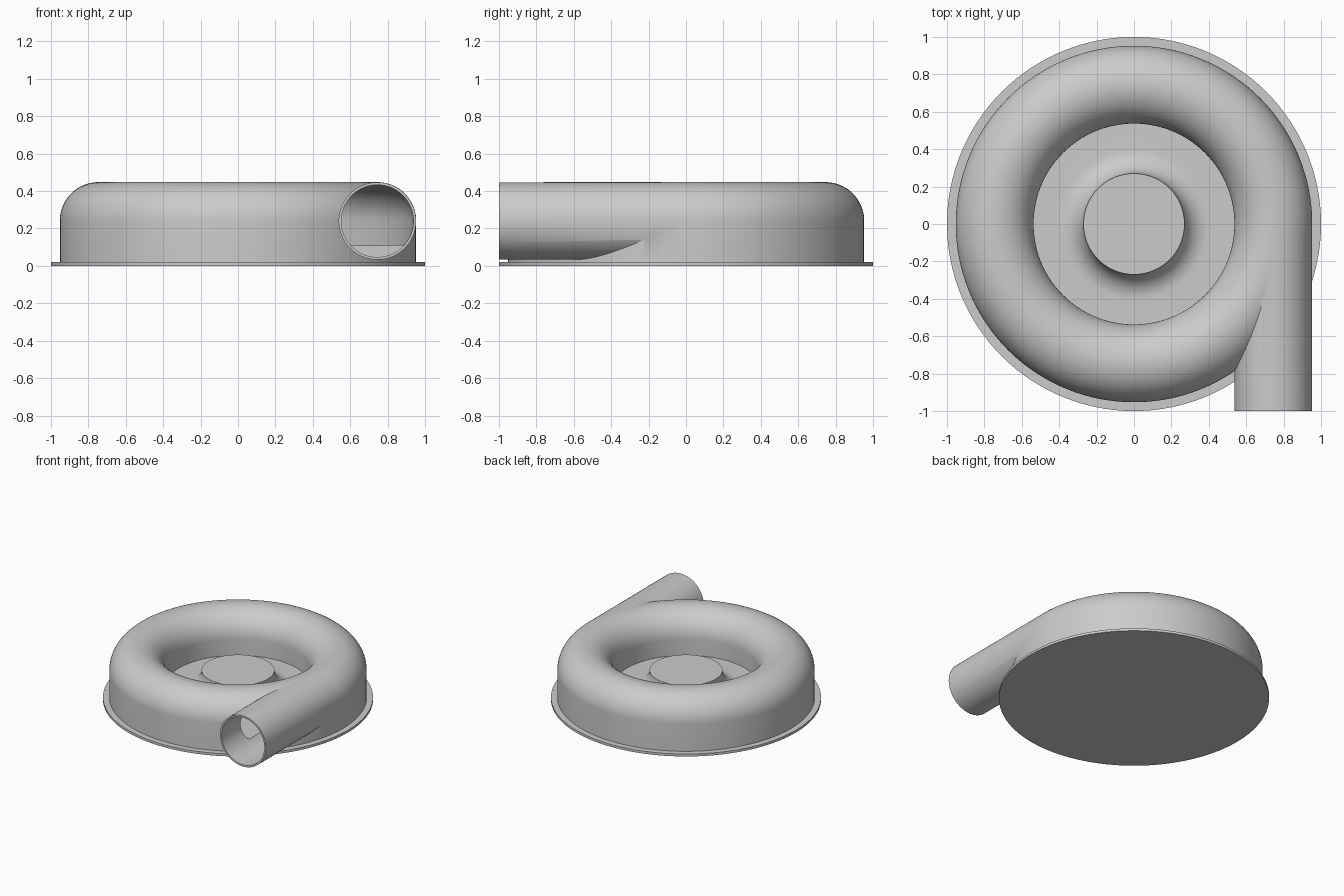
import bpy, bmesh, math

cube = bpy.data.objects.get("Cube")
if cube:
    bpy.data.objects.remove(cube, do_unlink=True)

RING, MID_Z, TUBE, BORE, FLOOR = 0.745, 0.24, 0.208, 0.193, 0.11

grey = bpy.data.materials.new("plain_grey")
grey.use_nodes = True
grey.diffuse_color = (0.6, 0.6, 0.6, 1)
grey.node_tree.nodes["Principled BSDF"].inputs["Base Color"].default_value = (0.6, 0.6, 0.6, 1)


def arc(cx, cz, r, start, end, steps):
    angles = [math.radians(start + (end - start) * i / steps) for i in range(steps + 1)]
    return [(cx + r * math.cos(a), cz + r * math.sin(a)) for a in angles]


def finish(name, bm):
    bmesh.ops.remove_doubles(bm, verts=bm.verts, dist=1e-5)
    bmesh.ops.recalc_face_normals(bm, faces=bm.faces)
    mesh = bpy.data.meshes.new(name)
    bm.to_mesh(mesh)
    bm.free()
    mesh.materials.append(grey)
    ob = bpy.data.objects.new(name, mesh)
    bpy.context.collection.objects.link(ob)
    return ob


def lathe(name, profile, closed=False, steps=128):
    bm = bmesh.new()
    verts = [bm.verts.new((r, 0, z)) for r, z in profile]
    edges = [bm.edges.new(pair) for pair in zip(verts, verts[1:])]
    if closed:
        edges.append(bm.edges.new((verts[-1], verts[0])))
    bmesh.ops.spin(bm, geom=verts + edges, cent=(0, 0, 0), axis=(0, 0, 1),
                   angle=2 * math.pi, steps=steps, use_merge=True)
    return finish(name, bm)


def bar(name, profile, y0, y1):
    bm = bmesh.new()
    face = bm.faces.new([bm.verts.new((x, y0, z)) for x, z in profile])
    new = bmesh.ops.extrude_face_region(bm, geom=[face], use_keep_orig=True)["geom"]
    moved = [v for v in new if isinstance(v, bmesh.types.BMVert)]
    bmesh.ops.translate(bm, verts=moved, vec=(0, y1 - y0, 0))
    return finish(name, bm)


def combine(target, other, operation):
    mod = target.modifiers.new(operation, "BOOLEAN")
    mod.operation, mod.solver, mod.object = operation, "EXACT", other
    bpy.context.view_layer.objects.active = target
    bpy.ops.object.modifier_apply(modifier=mod.name)
    bpy.data.objects.remove(other, do_unlink=True)


# Housing: base flange, rounded outer ring, sunken floor and flared hub
housing = lathe("blower_housing",
                [(0, 0), (1, 0), (1, 0.02), (RING + TUBE, 0.02)]
                + arc(RING, MID_Z, TUBE, 0, 180, 32)
                + [(RING - TUBE, FLOOR)]
                + arc(0.40, MID_Z, MID_Z - FLOOR, 270, 180, 14)
                + [(0, MID_Z)])

# Tangential outlet pipe
pipe = bar("outlet_pipe", arc(RING, MID_Z, TUBE - 0.001, 0, 354.375, 63), -1, 0)
combine(housing, pipe, "UNION")

# Hollow channel inside the ring
channel = lathe("channel_cutter", [(RING + BORE, FLOOR)]
                + arc(RING, MID_Z, BORE, 0, 180, 32)
                + [(RING - BORE, FLOOR)], closed=True)
combine(housing, channel, "DIFFERENCE")

# Pipe bore: round at the mouth, flat floored where it joins the channel
combine(housing, bar("mouth_cutter", arc(RING, MID_Z, BORE, 0, 354.375, 63), -1.1, -0.5), "DIFFERENCE")
dip = math.degrees(math.asin((MID_Z - FLOOR) / BORE))
combine(housing, bar("throat_cutter", arc(RING, MID_Z, BORE - 0.001, -dip, 180 + dip, 40), -0.52, -0.01),
        "DIFFERENCE")

bpy.ops.object.select_all(action="DESELECT")
housing.select_set(True)
bpy.context.view_layer.objects.active = housing
bpy.ops.object.shade_smooth_by_angle(angle=math.radians(30))
